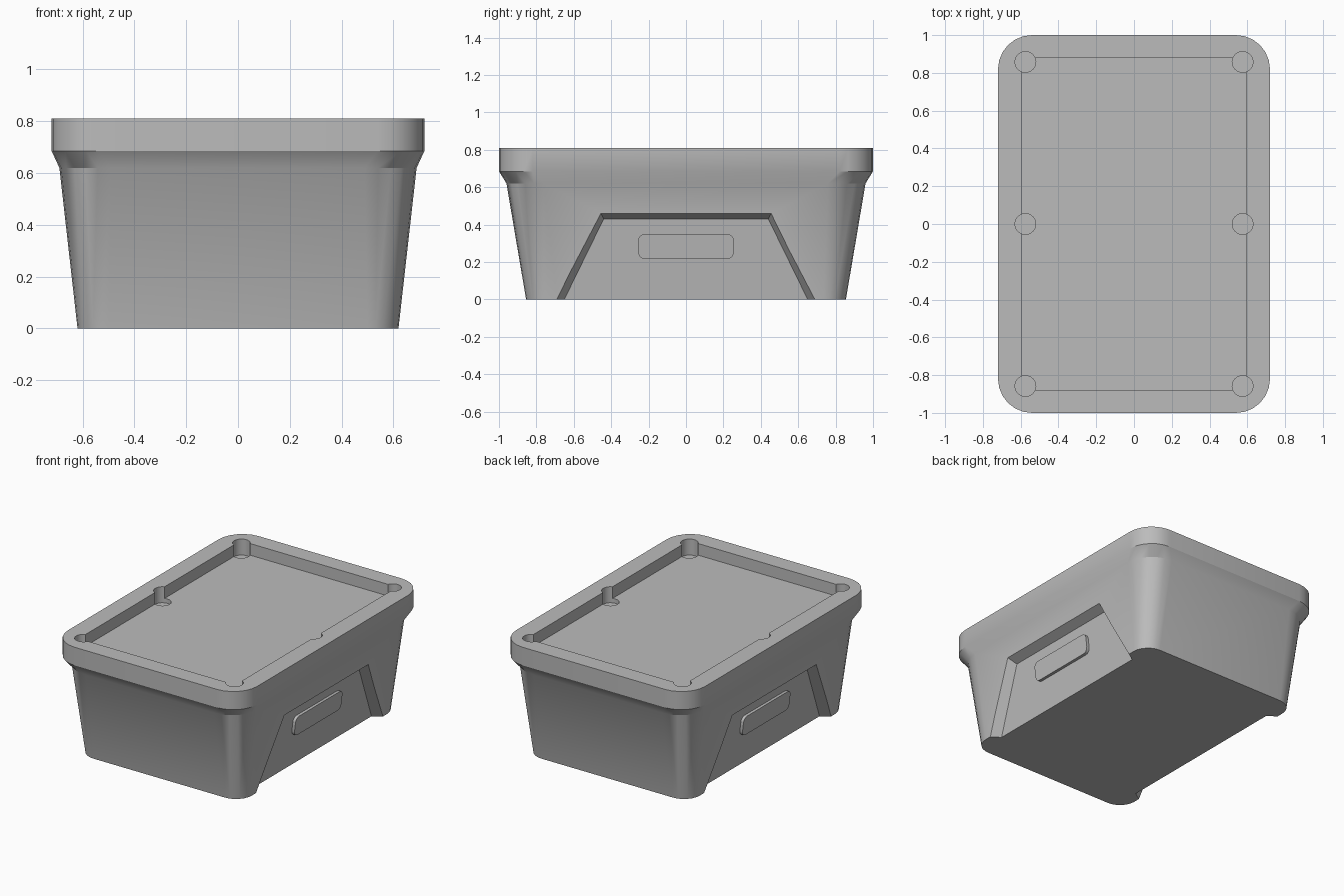
import bpy, bmesh, math

if "Cube" in bpy.data.objects:
    bpy.data.objects.remove(bpy.data.objects["Cube"])

grey = bpy.data.materials.new("plain_grey")
grey.use_nodes = True
GREY = (0.5, 0.5, 0.5, 1)
grey.diffuse_color = GREY
grey.node_tree.nodes["Principled BSDF"].inputs["Base Color"].default_value = GREY


def rounded_rect(a, b, r, steps=6):
    """Outline of a rounded rectangle with half sizes a and b."""
    pts = []
    for q, (sx, sy) in enumerate([(1, 1), (-1, 1), (-1, -1), (1, -1)]):
        for i in range(steps + 1):
            t = math.pi / 2 * (q + i / steps)
            pts.append((sx * (a - r) + r * math.cos(t), sy * (b - r) + r * math.sin(t)))
    return pts


def loft(name, rings):
    """Closed solid through a list of equal rings of points."""
    bm = bmesh.new()
    rows = [[bm.verts.new(p) for p in ring] for ring in rings]
    n = len(rows[0])
    for low, high in zip(rows, rows[1:]):
        for i in range(n):
            j = (i + 1) % n
            bm.faces.new((low[i], low[j], high[j], high[i]))
    bm.faces.new(rows[0][::-1])
    bm.faces.new(rows[-1])
    bmesh.ops.recalc_face_normals(bm, faces=bm.faces)
    mesh = bpy.data.meshes.new(name)
    bm.to_mesh(mesh)
    bm.free()
    mesh.materials.append(grey)
    obj = bpy.data.objects.new(name, mesh)
    bpy.context.collection.objects.link(obj)
    return obj


def smooth(obj):
    bpy.ops.object.select_all(action="DESELECT")
    obj.select_set(True)
    bpy.context.view_layer.objects.active = obj
    bpy.ops.object.shade_smooth_by_angle(angle=math.radians(30))


def cut(target, cutter):
    mod = target.modifiers.new("cut", "BOOLEAN")
    mod.operation, mod.solver, mod.object = "DIFFERENCE", "EXACT", cutter
    bpy.context.view_layer.objects.active = target
    bpy.ops.object.modifier_apply(modifier=mod.name)
    bpy.data.objects.remove(cutter)


def wall_x(z):
    """Half width of the tapered side wall at a height."""
    return 0.62 + 0.113 * z


# Tapered body flaring into the rounded top rail: half x, half y, radius, height
profile = [(0.62, 0.855, 0.12, 0), (0.69, 0.96, 0.2, 0.62),
           (0.72, 1, 0.18, 0.685), (0.72, 1, 0.18, 0.81)]
table = loft("table_body", [[(x, y, z) for x, y in rounded_rect(a, b, r)]
                            for a, b, r, z in profile])

# Sunken playing surface
bed = [(-0.595, -0.88), (0.595, -0.88), (0.595, 0.88), (-0.595, 0.88)]
cut(table, loft("bed_cutter", [[(x, y, z) for x, y in bed] for z in (0.73, 0.9)]))

# Six pockets, a little deeper than the bed
for x in (-0.575, 0.575):
    for y in (-0.858, 0, 0.858):
        disc = rounded_rect(0.055, 0.055, 0.0549)
        cut(table, loft("pocket_cutter", [[(x + u, y + v, z) for u, v in disc]
                                          for z in (0.70, 0.9)]))


# Trapezoid recess in each long side, narrowing inwards
DEPTH = 0.06


def recess_ring(side, d):
    k = 1 + d / DEPTH
    top, w_top, w_low, low = 0.43 + 0.03 * k, 0.44 + 0.015 * k, 0.675 + 0.04 * k, -0.05
    return [(side * (wall_x(z) + d), y, z) for y, z in
            ((-w_low, low), (w_low, low), (w_top, top), (-w_top, top))]


for side in (-1, 1):
    cut(table, loft("recess_cutter", [recess_ring(side, -DEPTH), recess_ring(side, 0.04)]))
smooth(table)

# Raised rounded plate inside each recess
for side, name in ((-1, "right_side_plate"), (1, "left_side_plate")):
    outline = [(y, 0.283 + v) for y, v in rounded_rect(0.255, 0.067, 0.035, 4)]
    plate = loft(name, [[(side * (wall_x(z) - DEPTH + d), y, z) for y, z in outline]
                        for d in (-0.02, 0.02)])
    smooth(plate)
